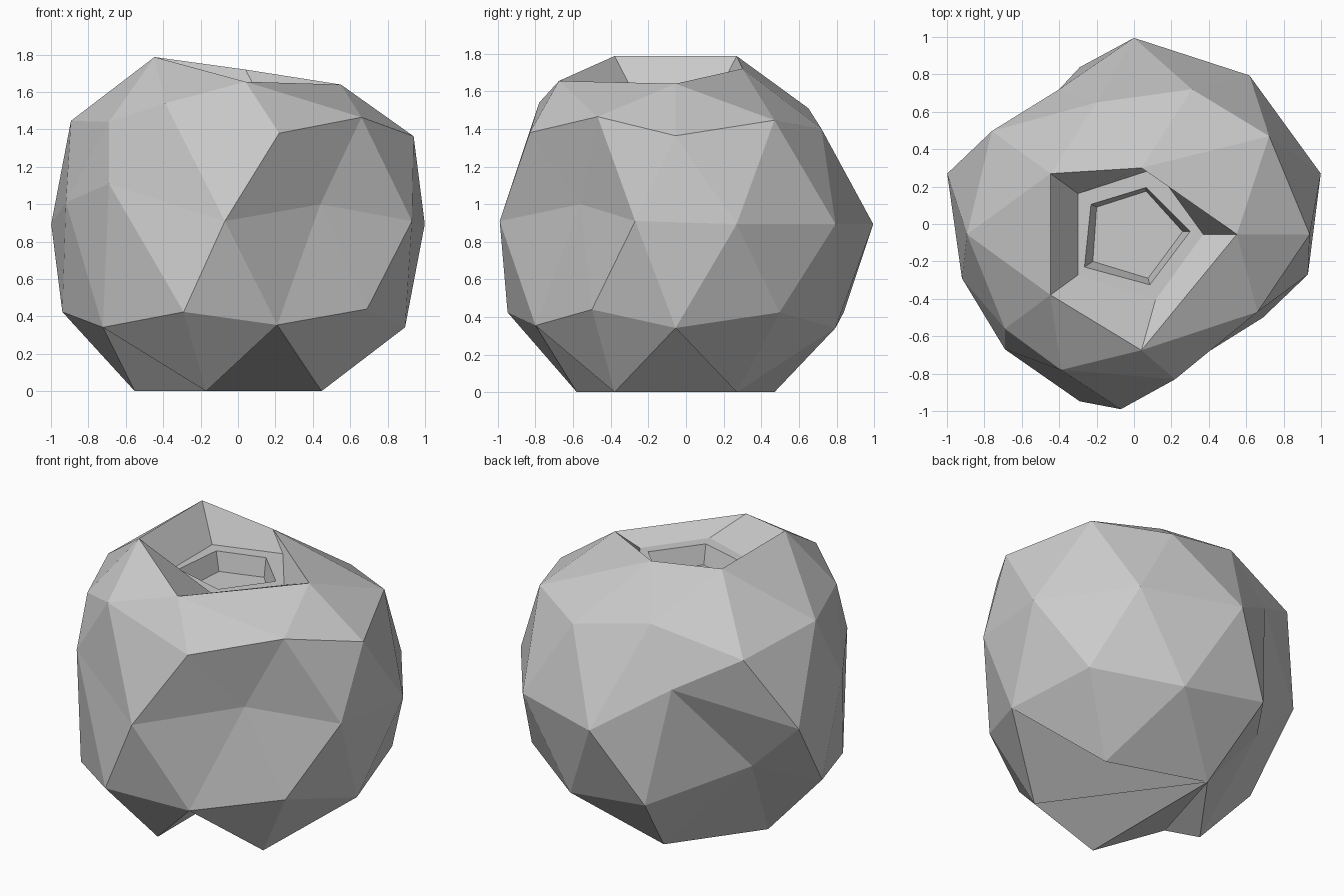
import bpy, bmesh, math
from mathutils import Vector

if "Cube" in bpy.data.objects:
    bpy.data.objects.remove(bpy.data.objects["Cube"])

R = 1.05                                # radius of the base ball
CENTRE = Vector((0, -0.055, 0.894))

bm = bmesh.new()
bmesh.ops.create_icosphere(bm, subdivisions=2, radius=R)


def ball_vert(azimuth, height):
    """Vertex of the regular ball nearest an azimuth (degrees) and unit height."""
    a, h = math.radians(azimuth), height
    r = math.sqrt(max(0, 1 - h * h))
    target = R * Vector((r * math.cos(a), r * math.sin(a), h))
    return min(bm.verts, key=lambda v: (v.co - target).length)


# Named rows of the ball
TOP, UP_MID, UP, EQ, LOW, LOW_MID, BASE = .851, .526, .447, 0, -.447, -.526, -.851
rim = [ball_vert(a, TOP) for a in (0, 72, 144, 216, 288)]
star = []
for i in range(5):                      # foot points and the notches between them
    star += [ball_vert(108 + 72 * i, BASE), ball_vert(144 + 72 * i, LOW_MID)]

# Dented vertices: where they sit on the ball, and where they end up
dents = [
    (0, TOP, (.55, -.055, 1.64)),
    (72, TOP, (.04, .30, 1.72)),
    (288, TOP, (.04, -.675, 1.655)),
    (108, UP_MID, (-.20, .65, 1.51)),
    (72, UP, (.31, .72, 1.40)),
    (126, EQ, (-.40, .72, 1.16)),
    (144, LOW_MID, (-.69, .305, .585)),
    (198, EQ, (-.92, -.29, 1.01)),
    (216, UP, (-.69, -.56, 1.44)),
    (234, EQ, (-.69, -.67, 1.11)),
    (252, UP_MID, (-.39, -.78, 1.54)),
    (270, EQ, (-.07, -.99, .91)),
    (288, UP, (.22, -.83, 1.38)),
    (324, UP_MID, (.66, -.47, 1.465)),
    (306, EQ, (.44, -.56, 1.0)),
    (342, EQ, (.93, -.27, .91)),
    (324, LOW, (.69, -.50, .44)),
    (288, LOW_MID, (.21, -.80, .355)),
]
moves = [(ball_vert(a, h), Vector(p)) for a, h, p in dents]
poles = [ball_vert(0, 1), ball_vert(0, -1)]
star_set = set(star)
notches = [f for f in bm.faces if all(v in star_set for v in f.verts)]

for v in bm.verts:
    v.co += CENTRE
for v, p in moves:
    v.co = p

# Open the top and the underside
bmesh.ops.delete(bm, geom=notches, context='FACES_ONLY')
bmesh.ops.delete(bm, geom=poles, context='VERTS')
loose = [e for e in bm.edges if not e.link_faces]
bmesh.ops.delete(bm, geom=loose, context='EDGES')

# Folded underside, fanned from the back left foot point
for i in range(1, 9):
    bm.faces.new((star[0], star[i + 1], star[i]))


def step_down(outer, points, z):
    inner = [bm.verts.new((x, y, z)) for x, y in points]
    for i in range(5):
        j = (i + 1) % 5
        bm.faces.new((outer[i], outer[j], inner[j], inner[i]))
    return inner


# Stepped five-sided recess in the top
ledge = [(.37 * math.cos(math.radians(72 * i)),
          CENTRE.y + .37 * math.sin(math.radians(72 * i))) for i in range(5)]
ring = step_down(rim, ledge, 1.58)
ring = step_down(ring, [(.30, -.04), (.065, .195), (-.23, .105), (-.265, -.23), (.085, -.325)], 1.58)
ring = step_down(ring, [(.26, -.04), (.065, .175), (-.20, .09), (-.22, -.20), (.075, -.29)], 1.46)
bm.faces.new(ring)

bmesh.ops.recalc_face_normals(bm, faces=bm.faces)
mesh = bpy.data.meshes.new("faceted_pot")
bm.to_mesh(mesh)
bm.free()
obj = bpy.data.objects.new("faceted_pot", mesh)
bpy.context.collection.objects.link(obj)
